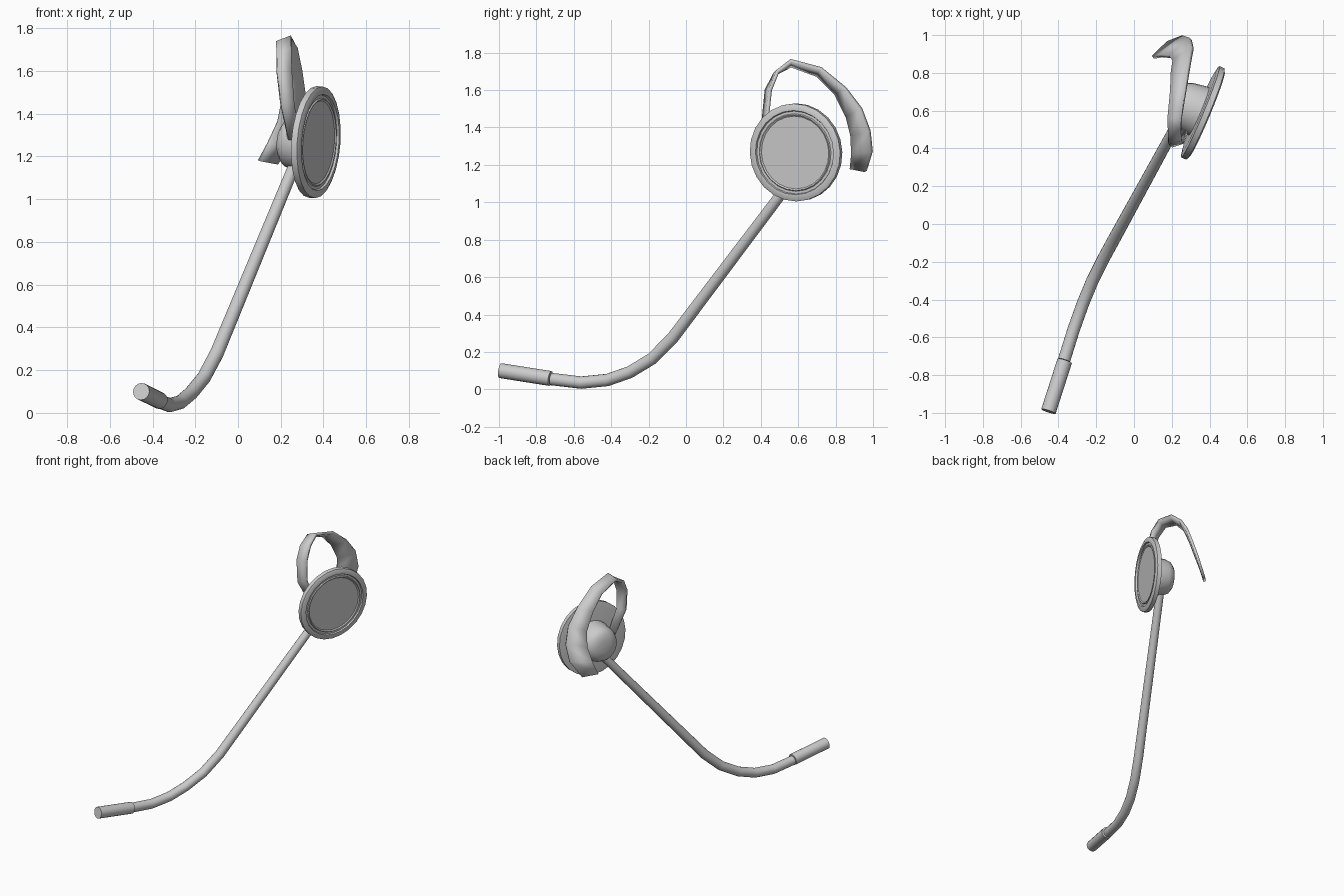
import bpy, bmesh, math
from mathutils import Vector

if "Cube" in bpy.data.objects:
    bpy.data.objects.remove(bpy.data.objects["Cube"])

DISC_C = Vector((0.365, 0.588, 1.267))
AXIS = Vector((0.92, -0.385, -0.07)).normalized()


def finish(name, verts, faces, angle=35):
    me = bpy.data.meshes.new(name)
    me.from_pydata([tuple(v) for v in verts], [], faces)
    bm = bmesh.new()
    bm.from_mesh(me)
    bmesh.ops.recalc_face_normals(bm, faces=bm.faces)
    bm.to_mesh(me)
    bm.free()
    ob = bpy.data.objects.new(name, me)
    bpy.context.collection.objects.link(ob)
    bpy.ops.object.select_all(action='DESELECT')
    ob.select_set(True)
    bpy.context.view_layer.objects.active = ob
    bpy.ops.object.shade_smooth_by_angle(angle=math.radians(angle))
    return ob


def skin(name, rings):
    """Join equal-sized rings of points and cap both ends."""
    n = len(rings[0])
    verts = [p for r in rings for p in r]
    faces = [(i * n + j, i * n + (j + 1) % n, (i + 1) * n + (j + 1) % n, (i + 1) * n + j)
             for i in range(len(rings) - 1) for j in range(n)]
    faces += [tuple(range(n)), tuple(range(len(verts) - n, len(verts)))]
    return finish(name, verts, faces)


def ring(centre, direction, r, n):
    d = direction.normalized()
    u = d.cross(Vector((0, 0, 1))).normalized()
    v = d.cross(u)
    return [centre + r * (math.cos(a) * u + math.sin(a) * v)
            for a in (2 * math.pi * k / n for k in range(n))]


def lathe(name, centre, profile, n):
    return skin(name, [ring(centre + AXIS * h, AXIS, r, n) for r, h in profile])


def tube(name, pts, radii, n):
    pts = [Vector(p) for p in pts]
    rings = []
    for i, p in enumerate(pts):
        d = Vector()
        if i:
            d += (p - pts[i - 1]).normalized()
        if i < len(pts) - 1:
            d += (pts[i + 1] - p).normalized()
        rings.append(ring(p, d, radii[i], n))
    return skin(name, rings)


# Round earpiece with a grooved outer face
lathe("earpiece_disc", DISC_C,
      [(0.225, -0.022), (0.262, -0.016), (0.262, 0.014), (0.245, 0.022), (0.226, 0.022),
       (0.222, 0.012), (0.208, 0.012), (0.203, 0.018), (0.195, 0.012)], 24)

# Domed hub on the ear side
lathe("earpiece_hub", DISC_C + Vector((0, 0, -0.012)),
      [(0.14, -0.01), (0.135, -0.05), (0.125, -0.115), (0.112, -0.145), (0.085, -0.165),
       (0.045, -0.175)], 24)

# Microphone boom and capsule
boom = [(-0.37, -0.72, 0.055), (-0.32, -0.56, 0.036), (-0.27, -0.42, 0.05),
        (-0.22, -0.30, 0.092), (-0.16, -0.18, 0.165), (-0.10, -0.07, 0.277),
        (0.275, 0.615, 1.185)]
tube("microphone_boom", boom, [0.033] * 6 + [0.028], 16)
tube("microphone_capsule", [(-0.367, -0.725, 0.058), (-0.453, -0.992, 0.1)], [0.04, 0.04], 16)

# Ear hook: a ribbon between an outer and an inner edge
outer = [(0.285, 0.51, 1.28), (0.26, 0.435, 1.46), (0.25, 0.45, 1.60), (0.25, 0.49, 1.70),
         (0.25, 0.56, 1.757), (0.275, 0.72, 1.715), (0.295, 0.85, 1.61), (0.31, 0.935, 1.50),
         (0.30, 0.98, 1.38), (0.26, 0.992, 1.27), (0.18, 0.96, 1.165)]
inner = [(0.235, 0.50, 1.28), (0.20, 0.415, 1.45), (0.182, 0.43, 1.60), (0.18, 0.475, 1.685),
         (0.18, 0.56, 1.73), (0.195, 0.70, 1.68), (0.20, 0.80, 1.58), (0.21, 0.86, 1.46),
         (0.19, 0.885, 1.36), (0.143, 0.89, 1.26), (0.10, 0.882, 1.18)]
k = len(outer)
hook = finish("ear_hook", outer + inner,
              [(i, i + 1, k + i + 1, k + i) for i in range(k - 1)])
mod = hook.modifiers.new("thickness", 'SOLIDIFY')
mod.thickness = 0.02
mod.offset = 0
